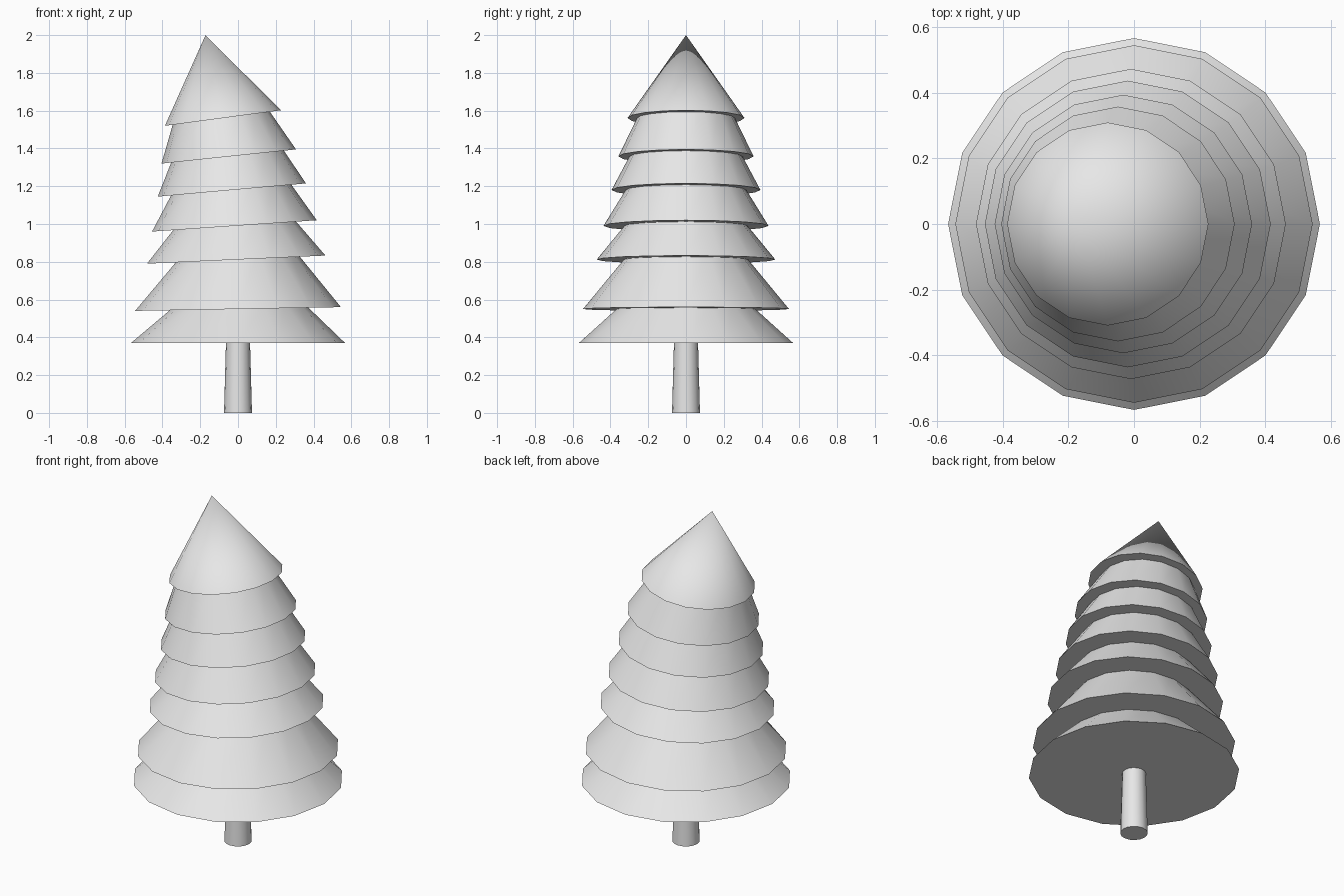
import bpy, bmesh, math
from mathutils import Vector

SIDES = 16

cube = bpy.data.objects.get("Cube")
if cube:
    bpy.data.objects.remove(cube, do_unlink=True)

grey = bpy.data.materials.new("light_grey")
grey.use_nodes = True
colour = (0.8, 0.8, 0.8, 1)
grey.diffuse_color = colour
grey.node_tree.nodes["Principled BSDF"].inputs["Base Color"].default_value = colour


def ring(bm, left, right):
    """Tilted circle of vertices spanning two (x, z) points."""
    a, b = Vector((left[0], 0, left[1])), Vector((right[0], 0, right[1]))
    centre, half = (a + b) / 2, (b - a) / 2
    side = Vector((0, half.length, 0))
    angles = [math.tau * i / SIDES for i in range(SIDES)]
    return [bm.verts.new(centre + half * math.cos(t) + side * math.sin(t)) for t in angles]


def build(name, bottom, top=None, apex=None):
    """Closed frustum, or a cone when an apex is given."""
    bm = bmesh.new()
    low = ring(bm, *bottom)
    caps = [bm.faces.new(low[::-1])]
    if apex:
        tip = bm.verts.new((apex[0], 0, apex[1]))
    else:
        high = ring(bm, *top)
        caps.append(bm.faces.new(high))
    for i in range(SIDES):
        j = (i + 1) % SIDES
        upper = [tip] if apex else [high[j], high[i]]
        bm.faces.new([low[i], low[j]] + upper).smooth = True
    # Keep the rims crisp
    for cap in caps:
        for edge in cap.edges:
            edge.smooth = False
    mesh = bpy.data.meshes.new(name)
    bm.to_mesh(mesh)
    bm.free()
    mesh.materials.append(grey)
    obj = bpy.data.objects.new(name, mesh)
    bpy.context.collection.objects.link(obj)


def extend(p, q, factor=1.15):
    return tuple(a + (b - a) * factor for a, b in zip(p, q))


# Trunk
build("trunk", ((-0.074, 0), (0.074, 0)), ((-0.063, 0.4), (0.063, 0.4)))

# Branch tiers: rim left, rim right, then where each side meets the next tier
tiers = [
    ((-0.567, 0.37), (0.567, 0.37), (-0.365, 0.54), (0.375, 0.555)),
    ((-0.545, 0.54), (0.545, 0.56), (-0.335, 0.79), (0.325, 0.83)),
    ((-0.482, 0.79), (0.463, 0.833), (-0.345, 0.965), (0.31, 1.01)),
    ((-0.455, 0.96), (0.417, 1.02), (-0.355, 1.15), (0.285, 1.205)),
    ((-0.425, 1.145), (0.36, 1.215), (-0.352, 1.33), (0.245, 1.385)),
    ((-0.405, 1.32), (0.307, 1.395), (-0.346, 1.525), (0.172, 1.59)),
]
for n, (left, right, up_left, up_right) in enumerate(tiers, 1):
    build(f"branch_tier_{n}", (left, right), (extend(left, up_left), extend(right, up_right)))

# Leaning tree top
build("tree_top", ((-0.387, 1.52), (0.227, 1.602)), apex=(-0.172, 2.0))
